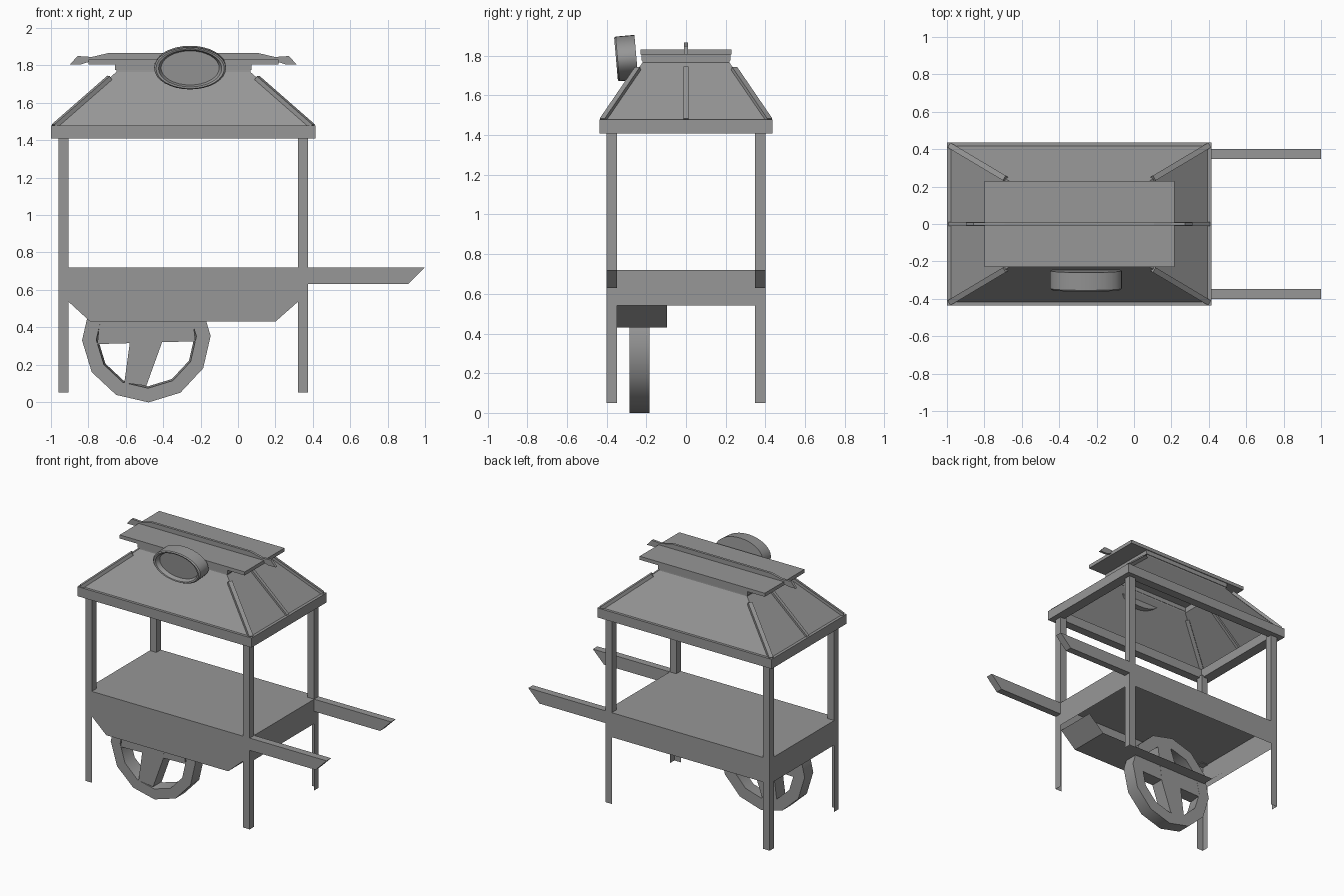
import bpy, bmesh, math
from mathutils import Vector

if "Cube" in bpy.data.objects:
    bpy.data.objects.remove(bpy.data.objects["Cube"])

CX = -0.2925          # middle of the cart in x
GREY = bpy.data.materials.new("dark_grey")
GREY.diffuse_color = (0.31, 0.31, 0.31, 1)
GREY.use_nodes = True
GREY.node_tree.nodes["Principled BSDF"].inputs["Base Color"].default_value = GREY.diffuse_color


def make(name, verts, faces):
    me = bpy.data.meshes.new(name)
    me.from_pydata(verts, [], faces)
    bm = bmesh.new()
    bm.from_mesh(me)
    bmesh.ops.recalc_face_normals(bm, faces=bm.faces)
    bm.to_mesh(me)
    bm.free()
    me.materials.append(GREY)
    ob = bpy.data.objects.new(name, me)
    bpy.context.collection.objects.link(ob)
    return ob


def smooth(ob, deg):
    bpy.ops.object.select_all(action='DESELECT')
    bpy.context.view_layer.objects.active = ob
    ob.select_set(True)
    bpy.ops.object.shade_smooth_by_angle(angle=math.radians(deg))


BOX = [(0, 1, 3, 2), (4, 6, 7, 5), (0, 4, 5, 1), (2, 3, 7, 6), (0, 2, 6, 4), (1, 5, 7, 3)]


def box(name, x, y, z, skip_bottom=False):
    v = [(a, b, c) for a in x for b in y for c in z]
    return make(name, v, [f for i, f in enumerate(BOX) if not (skip_bottom and i == 4)])


def prism(name, prof, y0, y1):
    """Extrude an xz profile along y."""
    n = len(prof)
    v = [(x, y, z) for y in (y0, y1) for x, z in prof]
    f = [tuple(range(n)), tuple(range(n, 2 * n))]
    f += [(i, (i + 1) % n, n + (i + 1) % n, n + i) for i in range(n)]
    return make(name, v, f)


def beam(name, p, q, w, h):
    p, q = Vector(p), Vector(q)
    L = (q - p).length
    ob = box(name, (-w / 2, w / 2), (0, L), (-h / 2, h / 2))
    ob.rotation_mode = 'QUATERNION'
    ob.rotation_quaternion = (q - p).to_track_quat('Y', 'Z')
    ob.location = p
    return ob


def rings(name, loops, closed=False):
    """Skin rectangular loops given as (half x, half y, z)."""
    v = [(CX + sx * hx, sy * hy, z) for hx, hy, z in loops
         for sx, sy in ((-1, -1), (1, -1), (1, 1), (-1, 1))]
    m = len(loops)
    f = [(4 * a + i, 4 * a + (i + 1) % 4, 4 * ((a + 1) % m) + (i + 1) % 4, 4 * ((a + 1) % m) + i)
         for a in range(m if closed else m - 1) for i in range(4)]
    return make(name, v, f)


# Posts above the table, angle-section legs below it, and push handles
for sy in (-1, 1):
    ys = sorted((sy * 0.348, sy * 0.40))
    for sx in (-1, 1):
        xo, xi = CX + sx * 0.6675, CX + sx * 0.6145
        box("post", sorted((xo, xi)), ys, (0.715, 1.42))
        make("leg", [(x, y, z) for z in (0.05, 0.541)
                     for x, y in ((xi, sy * 0.40), (xo, sy * 0.40), (xo, sy * 0.348))],
             [(0, 1, 4, 3), (1, 2, 5, 4)])
    prism("handle", [(0.375, 0.63), (0.91, 0.63), (1.0, 0.72), (0.375, 0.72)], *ys)

# Table, open underneath
box("table", (-0.96, 0.375), (-0.40, 0.40), (0.54, 0.72), skip_bottom=True)

# Front apron trough, open at the back and top
prof = [(-0.91, 0.54), (-0.79, 0.43), (0.20, 0.43), (0.325, 0.54)]
make("apron", [(x, y, z) for y in (-0.40, -0.095) for x, z in prof],
     [(0, 1, 2, 3)] + [(i, i + 1, i + 5, i + 4) for i in range(3)])

# Wheel rim: twelve-sided ring
WX, WZ, N = -0.49, 0.342, 12
v, f = [], []
for i in range(N):
    a = math.radians(-88 + 360 / N * i)
    for r, y in ((0.344, -0.285), (0.344, -0.185), (0.258, -0.185), (0.268, -0.285)):
        v.append((WX + r * math.cos(a), y, WZ + r * math.sin(a)))
    j = (i + 1) % N
    f += [(4 * i + k, 4 * j + k, 4 * j + (k + 1) % 4, 4 * i + (k + 1) % 4) for k in range(4)]
smooth(make("wheel_rim", v, f), 40)

# Wheel spokes
prism("wheel_crossbar", [(WX - 0.262, 0.31), (WX + 0.262, 0.325), (WX + 0.25, 0.43), (WX - 0.25, 0.43)],
      -0.284, -0.186)
half = [(-0.085, 0.0), (-0.118, -0.24), (0.0, -0.255), (0.085, -0.02)]
prism("wheel_spoke", [(WX + s * x, WZ + s * z) for s in (1, -1) for x, z in half],
      -0.285, -0.185)

# Roof rim, sloping roof with neck, and top plate
rings("roof_rim", [(0.7075, 0.435, 1.408), (0.7075, 0.435, 1.478),
                   (0.63, 0.37, 1.478), (0.63, 0.37, 1.408)], closed=True)
rings("roof", [(0.69, 0.418, 1.475), (0.358, 0.22, 1.765), (0.358, 0.217, 1.81)])
box("roof_plate", (CX - 0.508, CX + 0.508), (-0.23, 0.23), (1.806, 1.832))
rings("neck_trim", [(0.358, 0.217, 1.775), (0.365, 0.224, 1.775),
                    (0.365, 0.224, 1.808), (0.358, 0.217, 1.808)], closed=True)

# Ribs on the roof corners and ends
for sx in (-1, 1):
    for sy in (-1, 1):
        beam("corner_rib", (CX + sx * 0.69, sy * 0.418, 1.475),
             (CX + sx * 0.395, sy * 0.242, 1.733), 0.03, 0.024)
    beam("end_rib", (CX + sx * 0.69, 0, 1.473), (CX + sx * 0.395, 0, 1.735), 0.024, 0.028)

# Ridge along the top
right = [(0.0, 1.866), (0.40, 1.866), (0.49, 1.845), (0.565, 1.85), (0.605, 1.806), (0.545, 1.806),
         (0.50, 1.82), (0.0, 1.82)]
for s in (-1, 1):
    prism("ridge", [(CX + s * x, z) for x, z in right], -0.009, 0.009)

# Round sign on the front: oval drum with a recessed face, tipped forward
v, f, S = [], [], 32
prof = [(1.0, 0.05), (1.0, -0.045), (0.95, -0.053), (0.88, -0.05), (0.81, -0.02)]
for r, y in prof:
    for i in range(S):
        a = 2 * math.pi * i / S
        v.append((0.192 * r * math.cos(a), y, 0.113 * r * math.sin(a)))
for k in range(len(prof) - 1):
    f += [(k * S + i, k * S + (i + 1) % S, (k + 1) * S + (i + 1) % S, (k + 1) * S + i) for i in range(S)]
f += [tuple(range(S)), tuple(range((len(prof) - 1) * S, len(prof) * S))]
sign = make("round_sign", v, f)
sign.location = (-0.256, -0.30, 1.788)
sign.rotation_euler = (math.radians(5), 0, 0)
smooth(sign, 25)
